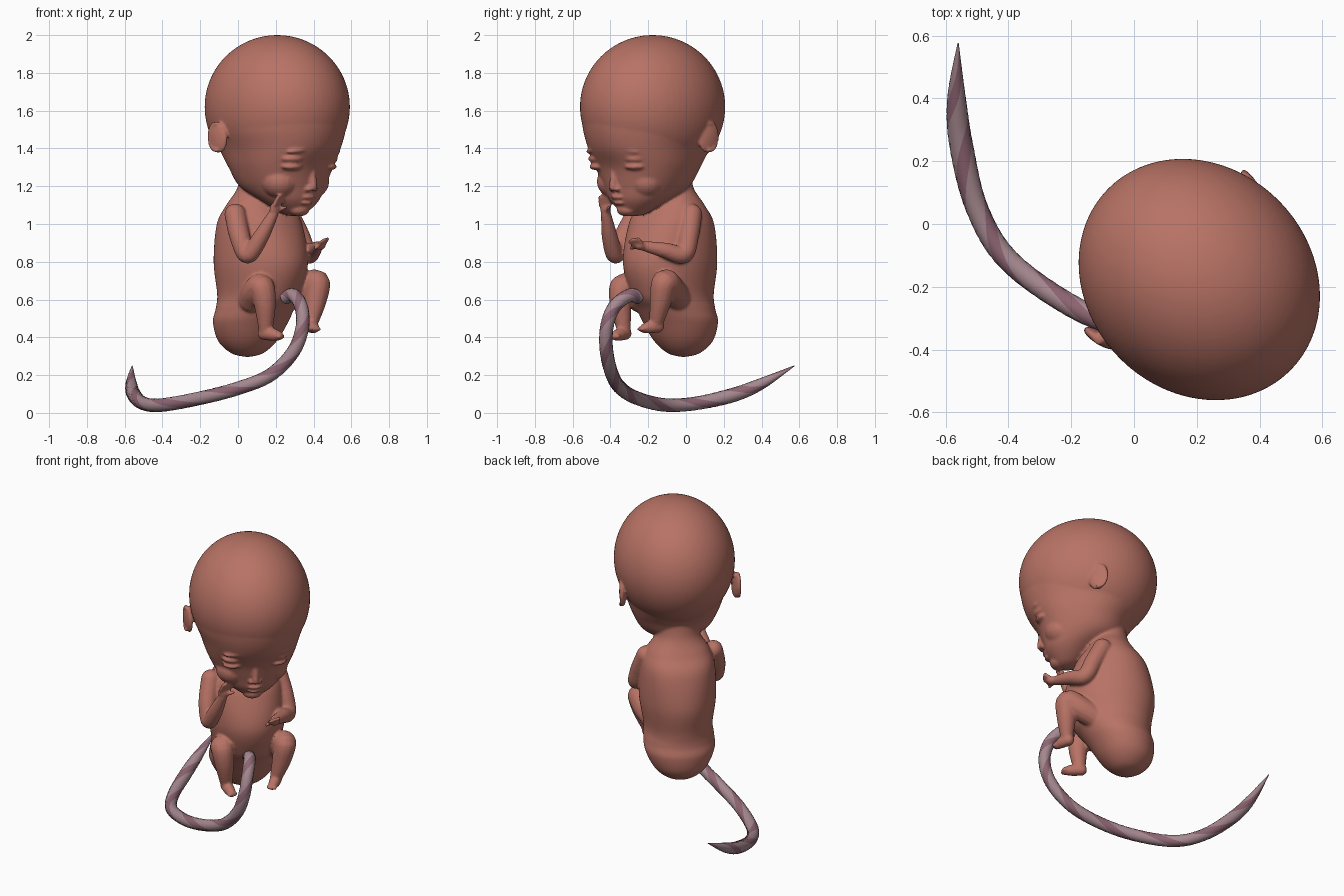
import bpy, bmesh, math
from mathutils import Vector, Matrix

if "Cube" in bpy.data.objects:
    bpy.data.objects.remove(bpy.data.objects["Cube"])

# Local frame: u = sideways, v = forward, z = up; the figure faces +x -y
H = math.sqrt(0.5)
FRAME = Matrix(((H, H, 0, 0), (H, -H, 0, 0), (0, 0, 1, 0), (0, 0, 0, 1)))


def material(name, col):
    m = bpy.data.materials.new(name)
    m.diffuse_color = (*col, 1)
    m.use_nodes = True
    m.node_tree.nodes["Principled BSDF"].inputs["Base Color"].default_value = m.diffuse_color
    return m


def spline(pts, steps):
    """Catmull-Rom through tuples of any length."""
    out = []
    for i in range(len(pts) - 1):
        q = [pts[max(i - 1, 0)], pts[i], pts[i + 1], pts[min(i + 2, len(pts) - 1)]]
        for s in range(steps):
            t = s / steps
            out.append([0.5 * (2 * b + (c - a) * t + (2 * a - 5 * b + 4 * c - d) * t * t
                               + (3 * b - a - 3 * c + d) * t ** 3) for a, b, c, d in zip(*q)])
    return out + [list(pts[-1])]


def skin(bm, rings, stripe=None):
    n = len(rings[0])
    vs = [[bm.verts.new(p) for p in r] for r in rings]
    for r0, r1 in zip(vs, vs[1:]):
        for k in range(n):
            f = bm.faces.new((r0[k], r0[(k + 1) % n], r1[(k + 1) % n], r1[k]))
            f.smooth = True
            if stripe and stripe(k):
                f.material_index = 1
    bm.faces.new(vs[0])
    bm.faces.new(vs[-1])


def loft(bm, u, rows, n=80):
    """Stack of superellipses: rows of (z, v centre, half width, half depth, power)."""
    rings = []
    for z, v, a, b, e in spline(rows, 8):
        ring = []
        for k in range(n):
            c, s = math.cos(2 * math.pi * k / n), math.sin(2 * math.pi * k / n)
            w = (abs(c) ** e + abs(s) ** e) ** (-1 / e)
            ring.append((u + max(a, .002) * w * c, v + max(b, .002) * w * s, z))
        rings.append(ring)
    skin(bm, rings)


def tube(bm, pts, n=14, steps=6, twist=0, stripe=None):
    """Sweep along points (x, y, z, radius)."""
    path = spline(pts, steps)
    pos = [Vector(p[:3]) for p in path]
    side, rings = Vector((.31, .52, .8)), []
    for i, p in enumerate(pos):
        t = (pos[min(i + 1, len(pos) - 1)] - pos[max(i - 1, 0)]).normalized()
        side = (side - t * side.dot(t)).normalized()
        up = t.cross(side)
        ang = [2 * math.pi * k / n + twist * i for k in range(n)]
        rings.append([p + path[i][3] * (side * math.cos(a) + up * math.sin(a)) for a in ang])
    skin(bm, rings, stripe)


def ball(bm, c, r, rot=(0, 0, 0), seg=20):
    m = Matrix.Translation(c)
    for ax, a in zip("XYZ", rot):
        m = m @ Matrix.Rotation(a, 4, ax)
    bmesh.ops.create_uvsphere(bm, u_segments=seg, v_segments=seg * 2 // 3, radius=1,
                              matrix=m @ Matrix.Diagonal((*r, 1)))


def limb(bm, pts):
    tube(bm, pts)
    for p in (pts[0], pts[-1]):
        ball(bm, p[:3], [p[3]] * 3)


def digits(bm, base, d, spread, count, length, r):
    for i in range(count):
        o = Vector(base) + Vector(spread) * (i - (count - 1) / 2)
        ln = length * (1 - .12 * abs(i - 1))
        limb(bm, [(*o, r), (*(o + Vector(d) * ln), r * .9)])


def finish(bm, name, mats):
    bmesh.ops.recalc_face_normals(bm, faces=bm.faces)
    me = bpy.data.meshes.new(name)
    bm.to_mesh(me)
    bm.free()
    ob = bpy.data.objects.new(name, me)
    bpy.context.collection.objects.link(ob)
    for m in mats:
        me.materials.append(m)
    return ob


body = bmesh.new()

# Skull, then face and jaw
ball(body, (.022, .272, 1.62), (.357, .41, .38), seg=72)
loft(body, .018, [(1.04, .41, 0, 0, 2), (1.055, .40, .06, .06, 2), (1.12, .375, .15, .14, 2.1),
                  (1.2, .315, .215, .225, 2.2), (1.3, .303, .262, .268, 2.3),
                  (1.4, .295, .295, .338, 2.1), (1.5, .277, .334, .388, 2),
                  (1.58, .275, .338, .392, 2), (1.66, .27, .3, .35, 2)])

# Torso with neck
loft(body, .026, [(.295, .045, 0, 0, 2), (.315, .043, .085, .08, 2), (.38, .045, .16, .15, 2),
                  (.48, .068, .208, .19, 2), (.55, .1, .21, .205, 2), (.63, .13, .205, .235, 2),
                  (.8, .145, .228, .27, 2), (1.0, .135, .218, .22, 2.2), (1.1, .135, .185, .155, 2.2),
                  (1.2, .145, .13, .112, 2), (1.32, .2, .16, .15, 2)])

# Mirrored face features
for s in (-1, 1):
    c = .008
    ball(body, (c + s * .14, .537, 1.345), (.062, .042, .022), (0, 0, -s * .4))     # upper lid
    ball(body, (c + s * .14, .533, 1.303), (.056, .040, .018), (0, 0, -s * .4))     # lower lid
    ball(body, (c + s * .13, .58, 1.39), (.07, .02, .014), (0, s * .15, -s * .35))  # brow
    ball(body, (c + s * .115, .42, 1.225), (.1, .1, .09))                           # cheek
    ball(body, (c + s * .022, .54, 1.185), (.018, .022, .014))                      # nostril
    # Ear: disc with a raised rim at the back
    ball(body, (c + s * .342, .18, 1.46), (.02, .06, .085), (.15, s * .08, s * .2))
    limb(body, [(c + s * .356, .18 + .048 * math.cos(a), 1.46 + .072 * math.sin(a), .009)
                for a in [math.radians(80 + 22 * i) for i in range(10)]])

# Nose, lips, chin
limb(body, [(.008, .54, 1.32, .02), (.008, .55, 1.25, .02), (.008, .556, 1.195, .021)])
ball(body, (.008, .49, 1.15), (.06, .045, .03))
ball(body, (.008, .52, 1.142), (.045, .024, .012))
ball(body, (.008, .508, 1.112), (.038, .024, .012))
ball(body, (.008, .45, 1.075), (.06, .05, .035))

# Arms
limb(body, [(-.195, .175, 1.05, .058), (-.225, .24, .93, .055), (-.228, .3, .835, .047),
            (-.2, .37, .93, .043), (-.168, .43, 1.05, .028)])
limb(body, [(.21, .17, 1.05, .058), (.24, .22, .94, .055), (.252, .27, .84, .05),
            (.205, .36, .86, .042), (.145, .45, .882, .028)])

# Hands with fingers and thumbs
ball(body, (-.163, .44, 1.08), (.034, .022, .035))
digits(body, (-.158, .447, 1.1), (.25, .35, .9), (.018, -.005, 0), 4, .055, .0115)
digits(body, (-.138, .45, 1.075), (.75, .5, .4), (0, 0, 0), 1, .04, .0115)
ball(body, (.135, .475, .885), (.032, .035, .024))
digits(body, (.132, .492, .892), (-.1, .75, .6), (.017, 0, .006), 4, .045, .0115)
digits(body, (.11, .475, .88), (-.7, .6, -.2), (0, 0, 0), 1, .04, .0115)

# Legs and feet with toes
limb(body, [(-.12, .22, .6, .07), (-.14, .27, .64, .073), (-.15, .325, .665, .07),
            (-.143, .345, .57, .058), (-.128, .335, .43, .036)])
limb(body, [(-.13, .325, .42, .034), (-.12, .38, .415, .034), (-.112, .415, .408, .026)])
digits(body, (-.11, .42, .405), (.1, .95, -.1), (.014, -.003, 0), 4, .016, .011)
limb(body, [(.16, .22, .61, .07), (.195, .3, .65, .073), (.215, .375, .69, .07),
            (.195, .385, .59, .058), (.16, .385, .47, .036)])
limb(body, [(.165, .375, .458, .034), (.145, .415, .455, .034), (.13, .44, .447, .026)])
digits(body, (.125, .45, .445), (-.35, .9, -.1), (.013, .005, 0), 4, .016, .011)

# Fuse the parts into one soft skin
body.transform(FRAME)
ob = finish(body, "body", [material("skin", (.48, .17, .13))])
rm = ob.modifiers.new("fuse", 'REMESH')
rm.mode = 'VOXEL'
rm.voxel_size = .0078
rm.use_smooth_shade = True
sm = ob.modifiers.new("soften", 'SMOOTH')
sm.factor = .5
sm.iterations = 5

# Cord with spiral stripes
cord = bmesh.new()
R = .036
tube(cord, [(.25, -.25, .61, R), (.295, -.30, .622, R), (.335, -.38, .56, R), (.34, -.42, .45, R),
            (.29, -.42, .32, R), (.17, -.39, .2, R), (0, -.345, .13, R), (-.2, -.26, .078, R),
            (-.4, -.115, .042, R), (-.5, .05, .05, R), (-.55, .25, .095, .038),
            (-.565, .4, .155, .03), (-.56, .575, .25, .002)],
     n=16, steps=8, twist=.27, stripe=lambda k: k % 8 < 3)
finish(cord, "cord", [material("cord_pale", (.38, .25, .28)), material("cord_stripe", (.27, .13, .17))])
